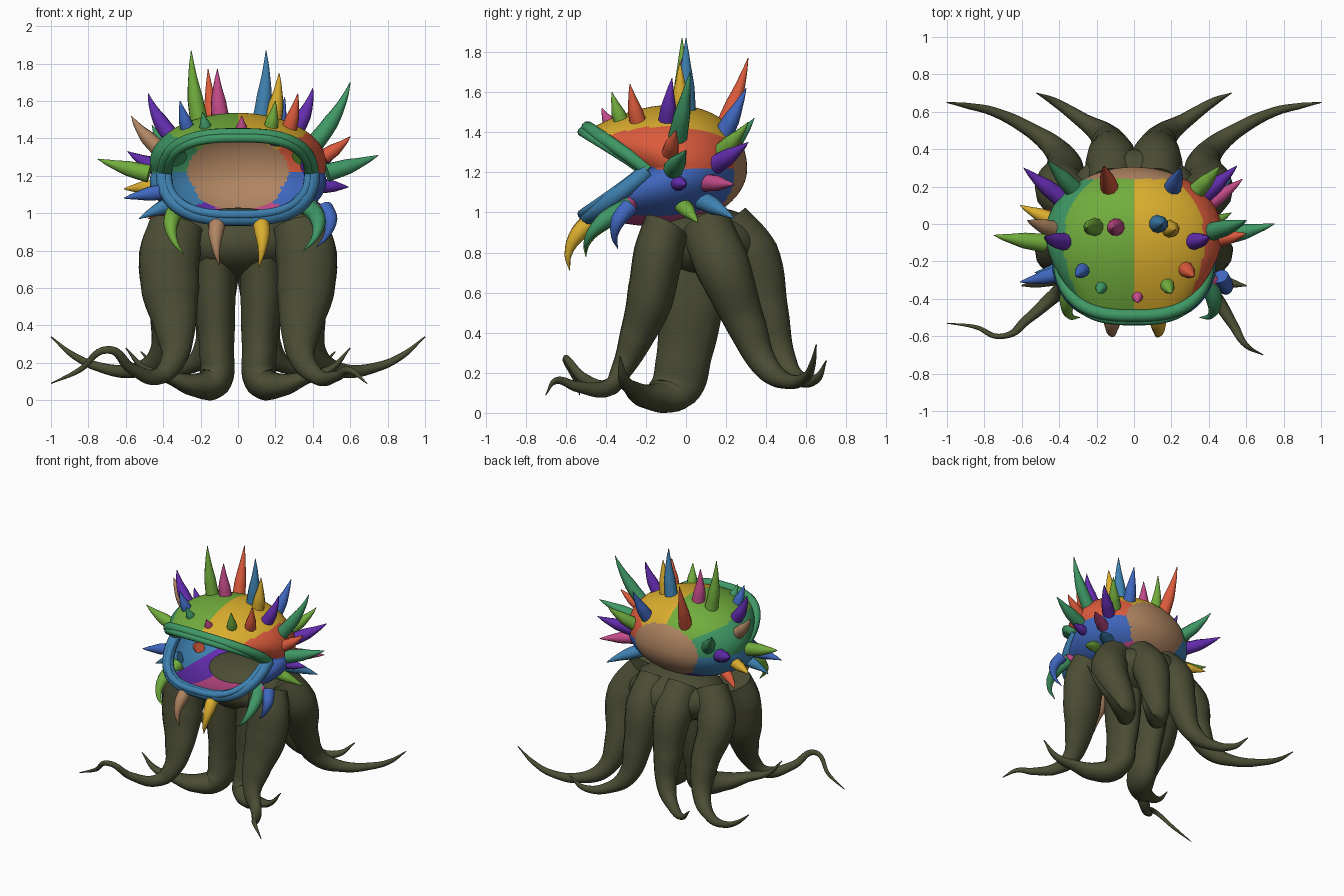
import bpy, bmesh, math
from mathutils import Vector

cube = bpy.data.objects.get("Cube")
if cube:
    bpy.data.objects.remove(cube, do_unlink=True)


# Materials, one for each flat colour
def linear(h):
    s = [int(h[i:i + 2], 16) / 255 for i in (0, 2, 4)]
    return tuple(((c + .055) / 1.055) ** 2.4 if c > .04 else c / 12.92 for c in s) + (1,)


PALETTE = dict(lime="72AD3D", gold="DBAE2E", red="DB5B3C", teal="3F9865", blue="4068C0",
               steel="3F82B2", brown="B08562", magenta="C44B8A", purple="642DB0", olive="4B4D34")
MATS = {}
for name, code in PALETTE.items():
    m = bpy.data.materials.new(name)
    m.use_nodes = True
    m.diffuse_color = linear(code)
    bsdf = m.node_tree.nodes["Principled BSDF"]
    bsdf.inputs["Base Color"].default_value = linear(code)
    bsdf.inputs["Roughness"].default_value = .8
    MATS[name] = m
ORDER = list(PALETTE)


# Smooth tapered tube through points, with a radius at each point;
# depth widens its cross-section front to back
def tube(name, points, radii, colour, steps=6, sides=3, depth=1.0):
    cu = bpy.data.curves.new(name, "CURVE")
    cu.dimensions = "3D"
    cu.bevel_depth = 1
    cu.bevel_resolution = sides
    cu.resolution_u = steps
    cu.use_fill_caps = True
    sp = cu.splines.new("BEZIER")
    sp.bezier_points.add(len(points) - 1)
    for bp, p, r in zip(sp.bezier_points, points, radii):
        bp.co = (p[0], p[1] / depth, p[2])
        bp.radius = r
        bp.handle_left_type = bp.handle_right_type = "AUTO"
    ob = bpy.data.objects.new(name, cu)
    bpy.context.collection.objects.link(ob)
    cu.materials.append(MATS[colour])
    bpy.ops.object.select_all(action="DESELECT")
    ob.select_set(True)
    bpy.context.view_layer.objects.active = ob
    bpy.ops.object.convert(target="MESH")
    for v in bpy.context.object.data.vertices:
        v.co.y *= depth
    bpy.ops.object.shade_smooth()


# Head: open shell running from the mouth rim to the back pole
CENTRE = Vector((0, -.1, 1.22))
WIDTH, DEPTH, TOP, BOTTOM = .5, .405, .31, .28


def rim(a, grow=0.0):
    c, s = math.cos(a), math.sin(a)
    rise = .2 if s > 0 else .225
    return Vector(((.385 + grow) * math.copysign(abs(c) ** .7, c),
                   -.19 - .3 * abs(s) ** .9,
                   1.21 + (rise + grow) * math.copysign(abs(s) ** .85, s)))


def ellipsoid(theta, a):
    s = math.sin(theta)
    up = s * math.sin(a)
    y = -DEPTH * math.cos(theta)
    lean = .1 * y * max(up, 0)
    return CENTRE + Vector((WIDTH * s * math.cos(a), y, up * (TOP if up > 0 else BOTTOM) + lean))


def shell_colour(p):
    d = p - CENTRE
    across = abs(d.x) / WIDTH
    if p.y > .24 - .5 * max(0, -.08 - d.z):
        return "brown"
    if d.z > .9 * across * TOP:
        return "gold" if d.x > 0 else "lime"
    if -d.z > (1.25 * across + .1) * BOTTOM:
        return "magenta" if d.x > -.12 else "purple"
    if d.z > 0:
        return "red" if d.x > 0 else "teal"
    return "blue" if d.x > 0 else "steel"


AROUND, RINGS = 144, 60
bm = bmesh.new()
rows = []
for j in range(RINGS):
    t = j / RINGS
    row = []
    for i in range(AROUND):
        a = math.tau * i / AROUND
        edge = rim(a)
        start = math.acos((CENTRE.y - edge.y) / DEPTH)
        p = ellipsoid(start + (math.pi - start) * t, a)
        p += (edge - ellipsoid(start, a)) * (1 - t) ** 5
        row.append(bm.verts.new(p))
    rows.append(row)
pole = bm.verts.new(ellipsoid(math.pi, 0))
for i in range(AROUND):
    k = (i + 1) % AROUND
    for lo, hi in zip(rows, rows[1:]):
        bm.faces.new((lo[i], lo[k], hi[k], hi[i]))
    bm.faces.new((rows[-1][i], rows[-1][k], pole))
bmesh.ops.recalc_face_normals(bm, faces=bm.faces)
if sum(f.normal.dot(f.calc_center_median() - CENTRE) for f in bm.faces) < 0:
    bmesh.ops.reverse_faces(bm, faces=bm.faces)
for f in bm.faces:
    f.smooth = True
    f.material_index = ORDER.index(shell_colour(f.calc_center_median()))
me = bpy.data.meshes.new("head_shell")
bm.to_mesh(me)
bm.free()
for name in ORDER:
    me.materials.append(MATS[name])
bpy.context.collection.objects.link(bpy.data.objects.new("head_shell", me))

# Lips: a thick and a thin ridge side by side, upper and lower
for part, colour, first, r in (("upper", "teal", 0, .034), ("lower", "steel", math.pi, .042)):
    angles = [first + math.pi * i / 16 for i in range(17)]
    tube(part + "_lip_outer", [rim(a, .012) for a in angles], [r] * 17, colour, 3)
    tube(part + "_lip_inner", [rim(a, -.008) + Vector((0, -.028, 0)) for a in angles],
         [.024] * 17, colour, 3)


# Spikes: each grows from the head surface to its tip
def inside(p):
    d = p - CENTRE
    height = TOP if d.z > 0 else BOTTOM
    return (d.x / WIDTH) ** 2 + (d.y / DEPTH) ** 2 + (d.z / height) ** 2 < .92


def spike(name, tip, colour, anchor, bend):
    base = anchor
    for i in range(60):
        p = tip.lerp(anchor, i / 60)
        if inside(p):
            base = p
            break
    length = (tip - base).length
    r = min(.05, .026 + .085 * length)
    pts = [base, base.lerp(tip, .35) + bend * length,
           base.lerp(tip, .75) + bend * length * .9, tip]
    tube(name, pts, [r, r * .85, r * .36, .002], colour, 4)


CROWN = [
    (-.25, -.02, 1.87, "lime"), (-.11, -.02, 1.77, "magenta"), (.15, 0, 1.87, "steel"),
    (.22, -.03, 1.75, "gold"), (-.16, .31, 1.77, "red"), (.25, .3, 1.62, "blue"),
    (-.31, -.28, 1.6, "blue"), (-.19, -.37, 1.54, "teal"), (.02, -.42, 1.52, "magenta"),
    (.2, -.37, 1.6, "lime"), (.32, -.28, 1.64, "red")]
SIDES = [
    (-.75, -.06, 1.29, "lime"), (-.48, -.07, 1.64, "purple"), (-.57, .02, 1.52, "brown"),
    (-.59, .3, 1.33, "purple"), (-.46, .34, 1.47, "teal"),
    (-.61, .1, 1.13, "gold"), (-.61, -.31, 1.08, "blue"), (-.53, -.26, .97, "steel"),
    (-.48, .08, .97, "red"),
    (.75, 0, 1.31, "teal"), (.4, -.07, 1.67, "purple"), (.6, .02, 1.7, "teal"),
    (.6, -.05, 1.41, "red"), (.46, .31, 1.45, "lime"), (.55, .31, 1.35, "purple"),
    (.58, .24, 1.14, "magenta"), (.52, .24, .97, "steel"), (.59, 0, 1.14, "purple"),
    (.52, -.33, .97, "magenta"), (.52, .06, .95, "lime")]
HANGING = [
    (-.29, -.5, .78, "lime"), (-.1, -.58, .72, "brown"), (.11, -.58, .71, "gold"),
    (.35, -.5, .8, "teal"), (.42, -.34, .82, "blue")]
for group, spikes in (("crown", CROWN), ("side", SIDES), ("jaw", HANGING)):
    for n, (x, y, z, colour) in enumerate(spikes, 1):
        outward = Vector((x, y, 0)).normalized()
        if group == "jaw":
            anchor = Vector((x * 1.05, -.44, .98) if abs(x) < .25 else (x * 1.1, -.28, 1.03))
            bend = Vector((x * .5, -.16, .03))
        elif group == "crown":
            anchor = Vector((x * .75, y * (.5 if y > 0 else .75), CENTRE.z + .1))
            bend = outward * .02
        else:
            rise = z - CENTRE.z
            anchor = Vector((x * .6, y * .6 - .07, 1.19 + rise * (.2 if rise > 0 else .5)))
            bend = outward * .05
        spike(f"{group}_spike_{n}", Vector((x, y, z)), colour, anchor, bend)

# Tentacles: x, y, z, radius along each; right-hand copies are mirrored
FRONT_LEG = [(.12, .02, .9, .12), (.125, .02, .55, .115), (.115, -.01, .28, .095),
             (.13, -.07, .1, .092), (.22, -.17, .08, .065), (.36, -.26, .12, .036),
             (.5, -.31, .17, .02), (.6, -.33, .28, .003)]
FRONT_TOP = [(.33, -.1, .93, .15), (.365, -.14, .78, .165), (.36, -.18, .58, .155),
             (.335, -.25, .38, .11), (.345, -.32, .22, .068), (.42, -.38, .13, .045)]
FRONT_TIPS = {"left": [(.53, -.54, .13, .028), (.6, -.65, .16, .017), (.69, -.7, .09, .003)],
              "right": [(.57, -.51, .17, .03), (.7, -.6, .27, .02), (.85, -.55, .16, .014),
                        (1, -.53, .09, .003)]}
BACK_OUTER = [(.28, .1, .93, .13), (.39, .18, .74, .14), (.37, .3, .44, .1),
              (.42, .4, .23, .065), (.55, .5, .16, .04), (.75, .6, .18, .025),
              (.88, .63, .24, .017), (1, .65, .34, .003)]
BACK_INNER = [(.12, .2, .95, .125), (.12, .33, .78, .14), (.13, .41, .5, .105),
              (.17, .48, .27, .07), (.27, .55, .18, .042), (.42, .65, .17, .023),
              (.52, .7, .26, .003)]
for side, sign in (("left", 1), ("right", -1)):
    for name, path, depth in (("front_leg", FRONT_LEG, 1.45),
                              ("front_tentacle", FRONT_TOP + FRONT_TIPS[side], .75),
                              ("back_outer_tentacle", BACK_OUTER, 1),
                              ("back_inner_tentacle", BACK_INNER, 1)):
        tube(f"{side}_{name}", [(sign * x, y, z) for x, y, z, r in path],
             [p[3] for p in path], "olive", 8, 5, depth)

# Body core joining the tentacles under the head
bpy.ops.mesh.primitive_uv_sphere_add(segments=40, ring_count=20, location=(0, .1, .84))
core = bpy.context.object
core.name = "body_core"
core.scale = (.37, .3, .19)
core.data.materials.append(MATS["olive"])
bpy.ops.object.shade_smooth()
